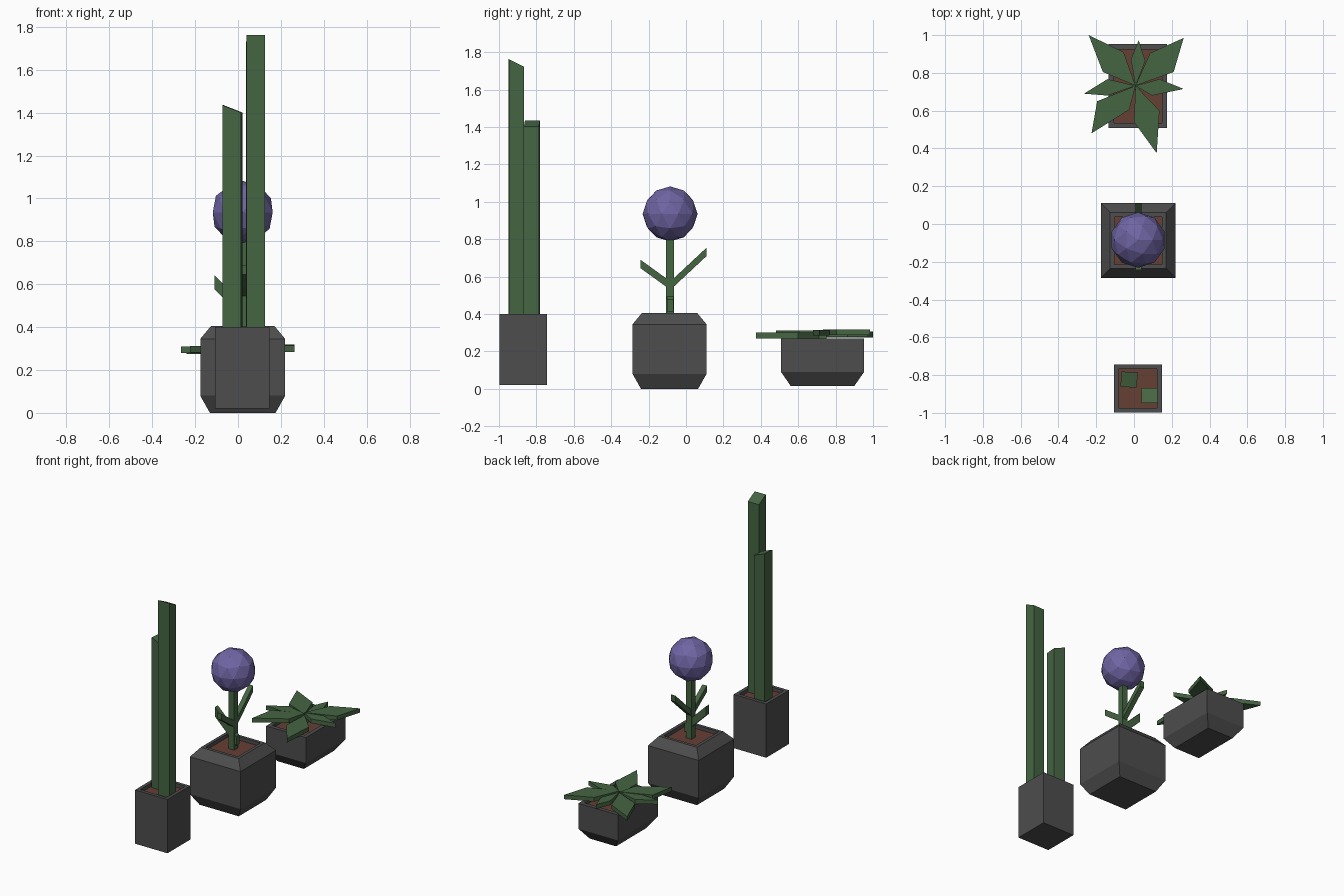
import bpy, bmesh
from mathutils import Vector

if "Cube" in bpy.data.objects:
    bpy.data.objects.remove(bpy.data.objects["Cube"])


def material(name, color):
    m = bpy.data.materials.new(name)
    m.diffuse_color = (*color, 1)
    m.use_nodes = True
    m.node_tree.nodes["Principled BSDF"].inputs["Base Color"].default_value = m.diffuse_color
    return m


POT = material("dark_grey", (0.075, 0.075, 0.075))
SOIL = material("soil_brown", (0.13, 0.05, 0.035))
GREEN = material("leaf_green", (0.06, 0.13, 0.055))
PURPLE = material("bloom_purple", (0.16, 0.13, 0.37))


def loft(name, rings, mat, cap_top=True):
    """Skin a stack of matching point loops; the first loop is always capped."""
    bm = bmesh.new()
    loops = [[bm.verts.new(p) for p in r] for r in rings]
    n = len(loops[0])
    for a, b in zip(loops, loops[1:]):
        for i in range(n):
            j = (i + 1) % n
            bm.faces.new((a[i], a[j], b[j], b[i]))
    bm.faces.new(loops[0][::-1])
    if cap_top:
        bm.faces.new(loops[-1])
    bmesh.ops.recalc_face_normals(bm, faces=bm.faces)
    me = bpy.data.meshes.new(name)
    bm.to_mesh(me)
    bm.free()
    me.materials.append(mat)
    ob = bpy.data.objects.new(name, me)
    bpy.context.collection.objects.link(ob)
    return ob


def rect(cx, cy, hx, hy, z):
    return [(cx + sx * hx, cy + sy * hy, z)
            for sx, sy in ((-1, -1), (1, -1), (1, 1), (-1, 1))]


def pot(name, cx, cy, hx, hy, profile, rim, soil_z):
    """Profile is (inset, z) from bottom to rim; the inner wall drops to the soil."""
    inset, top = profile[-1]
    rows = profile + [(inset + rim, top), (inset + rim, soil_z - 0.02)]
    loft(name, [rect(cx, cy, hx - d, hy - d, z) for d, z in rows], POT)
    d = inset + rim
    loft(name + "_soil", [rect(cx, cy, hx - d, hy - d, z)
                          for z in (soil_z - 0.02, soil_z)], SOIL)


def bar(name, a, b, width, height):
    """Sheared leaf blade between two points with vertical ends."""
    a, b = Vector(a), Vector(b)
    flat = Vector((b.x - a.x, b.y - a.y, 0)).normalized()
    side = Vector((-flat.y, flat.x, 0)) * width / 2
    up = Vector((0, 0, height / 2))
    loft(name, [[p - side - up, p + side - up, p + side + up, p - side + up]
                for p in (a, b)], GREEN)


# Pots with soil
pot("tall_pot", 0.02, -0.87, 0.127, 0.127, [(0, 0.02), (0, 0.40)], 0.024, 0.375)
pot("round_pot", 0.022, -0.088, 0.198, 0.198,
    [(0.045, 0), (0, 0.08), (0, 0.345), (0.05, 0.405)], 0.022, 0.38)
pot("wide_pot", 0.02, 0.73, 0.155, 0.222,
    [(0.052, 0.015), (0, 0.09), (0, 0.27)], 0.028, 0.25)

# Tall stalks with slanted tops
for name, cx, cy, skew, z, dx, dy in (
        ("short_stalk", -0.026, -0.824, 0.003, 1.418, -0.017, 0),
        ("long_stalk", 0.082, -0.908, -0.001, 1.742, 0, -0.02)):
    base = [(x + skew * (1 if y > cy else -1), y - skew * (1 if x > cx else -1), 0.37)
            for x, y, _ in rect(cx, cy, 0.043, 0.04, 0)]
    top = [(x, y, z + dx * (1 if x > cx else -1) + dy * (1 if y > cy else -1))
           for x, y, _ in base]
    loft(name, [base, top], GREEN)

# Flower stem, blades and bloom
loft("flower_stem", [rect(0.022, -0.085, 0.021, 0.021, z) for z in (0.37, 0.82)], GREEN)
bar("back_blade", (0.024, -0.085, 0.55), (0.024, 0.11, 0.732), 0.034, 0.045)
bar("front_blade", (0.024, -0.085, 0.553), (0.024, -0.243, 0.667), 0.034, 0.045)
bar("left_blade", (0.058, -0.085, 0.445), (-0.11, -0.085, 0.61), 0.034, 0.065)
bpy.ops.mesh.primitive_ico_sphere_add(subdivisions=2, radius=0.147,
                                      location=(0.022, -0.085, 0.935))
bloom = bpy.context.object
bloom.name = "bloom"
bloom.data.materials.append(PURPLE)

# Flat rosette: (tip, left shoulder, right shoulder, bottom z)
HUB = (0.008, 0.732)
rosette = [
    ((-0.24, 1.0), (-0.165, 0.805), (-0.055, 0.91), 0.275),
    ((0.025, 0.972), (-0.017, 0.873), (0.06, 0.863), 0.278),
    ((0.263, 0.985), (0.085, 0.905), (0.21, 0.805), 0.288),
    ((0.263, 0.715), (0.135, 0.767), (0.095, 0.68), 0.285),
    ((0.12, 0.375), (0.135, 0.6), (0.0, 0.54), 0.27),
    ((-0.225, 0.48), (-0.025, 0.605), (-0.195, 0.65), 0.282),
    ((-0.265, 0.69), (-0.14, 0.68), (-0.14, 0.767), 0.28),
]
for i, (tip, left, right, z) in enumerate(rosette):
    outline = [HUB, left, tip, right]
    loft(f"rosette_leaf_{i + 1}",
         [[(x, y, h) for x, y in outline] for h in (z, z + 0.03)], GREEN)
# Rosette root joining the leaves to the soil
loft("rosette_root", [rect(*HUB, 0.02, 0.02, z) for z in (0.24, 0.285)], GREEN)
